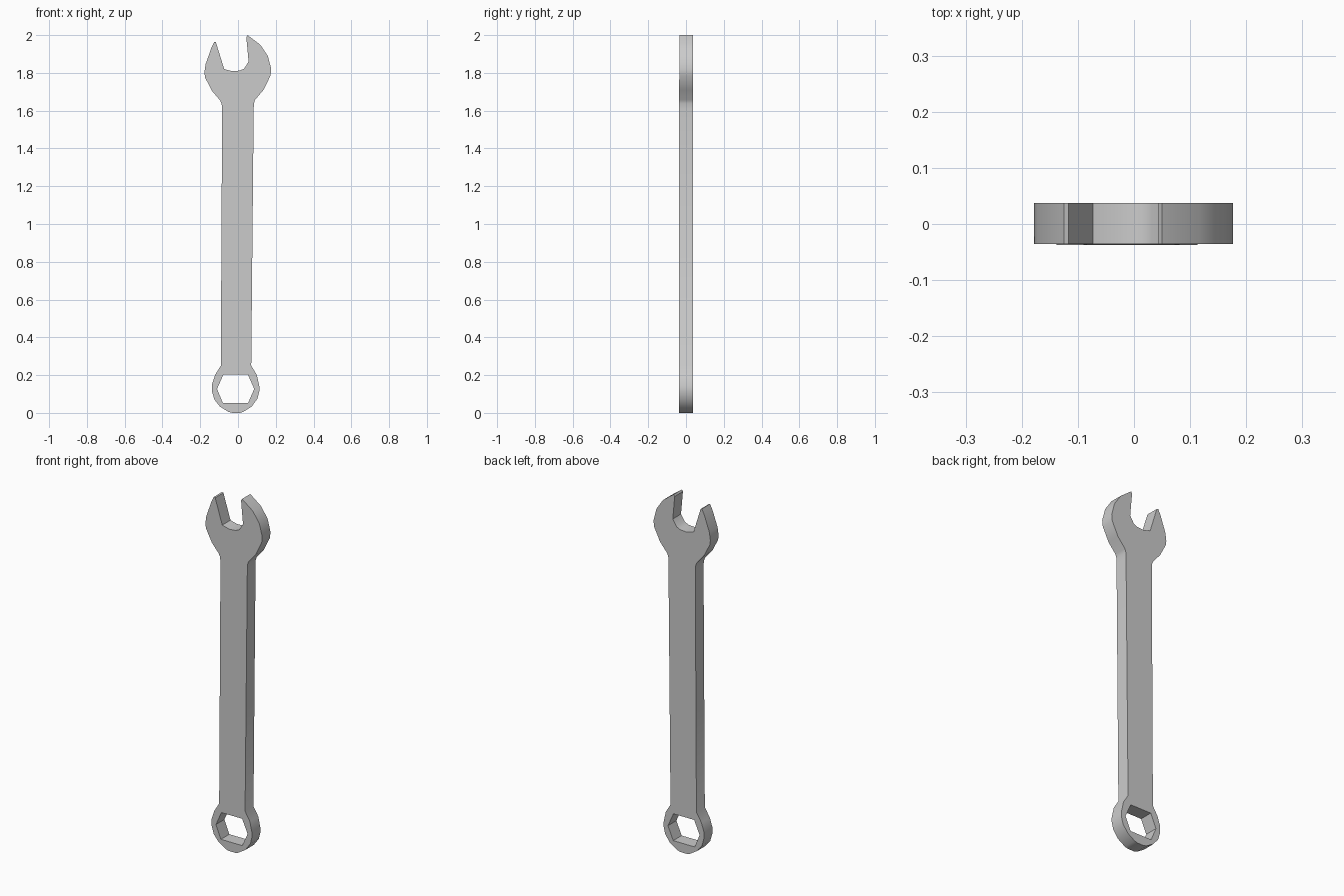
import bpy
import math

if "Cube" in bpy.data.objects:
    bpy.data.objects.remove(bpy.data.objects["Cube"])

# Outer profile in x, z: open jaw, handle, ring end (counter-clockwise from left jaw tip)
outline = [
    (-0.125, 1.965), (-0.14, 1.935), (-0.172, 1.845), (-0.178, 1.80), (-0.174, 1.775),
    (-0.138, 1.705), (-0.095, 1.655), (-0.087, 1.638), (-0.084, 1.61),
    (-0.091, 0.25),
    (-0.122, 0.20), (-0.138, 0.15), (-0.138, 0.115), (-0.125, 0.07), (-0.095, 0.033),
    (-0.05, 0.005), (-0.03, 0.0), (0.01, 0.0), (0.027, 0.005), (0.072, 0.033),
    (0.103, 0.075), (0.113, 0.115), (0.113, 0.14), (0.10, 0.20),
    (0.07, 0.25),
    (0.083, 1.61), (0.084, 1.638), (0.09, 1.657), (0.135, 1.71),
    (0.172, 1.785), (0.176, 1.82), (0.158, 1.89), (0.117, 1.95), (0.05, 2.0),
    (0.044, 1.99), (0.056, 1.86), (0.033, 1.823), (0.01, 1.812), (-0.03, 1.809),
    (-0.073, 1.82), (-0.117, 1.962),
]
# Hexagonal hole of the ring end
hexagon = [(-0.111, 0.127), (-0.077, 0.203), (0.052, 0.203),
           (0.086, 0.127), (0.053, 0.052), (-0.08, 0.052)]

curve = bpy.data.curves.new("wrench_profile", 'CURVE')
curve.dimensions = '2D'
curve.fill_mode = 'BOTH'
curve.extrude = 0.0375
for points in (outline, hexagon):
    spline = curve.splines.new('POLY')
    spline.points.add(len(points) - 1)
    for p, (x, z) in zip(spline.points, points):
        p.co = (x, z, 0, 1)
    spline.use_cyclic_u = True

wrench = bpy.data.objects.new("wrench", curve)
bpy.context.collection.objects.link(wrench)
wrench.rotation_euler.x = math.pi / 2
bpy.context.view_layer.objects.active = wrench
wrench.select_set(True)
bpy.ops.object.convert(target='MESH')
bpy.ops.object.transform_apply(rotation=True)

# Weld caps to sides, then thin the front slightly towards the jaw
bpy.ops.object.mode_set(mode='EDIT')
bpy.ops.mesh.select_all(action='SELECT')
bpy.ops.mesh.remove_doubles(threshold=0.0005)
bpy.ops.mesh.normals_make_consistent(inside=False)
bpy.ops.object.mode_set(mode='OBJECT')
for v in bpy.context.object.data.vertices:
    if v.co.y < 0:
        v.co.y += 0.001 * v.co.z
bpy.ops.object.shade_smooth_by_angle(angle=math.radians(35))
